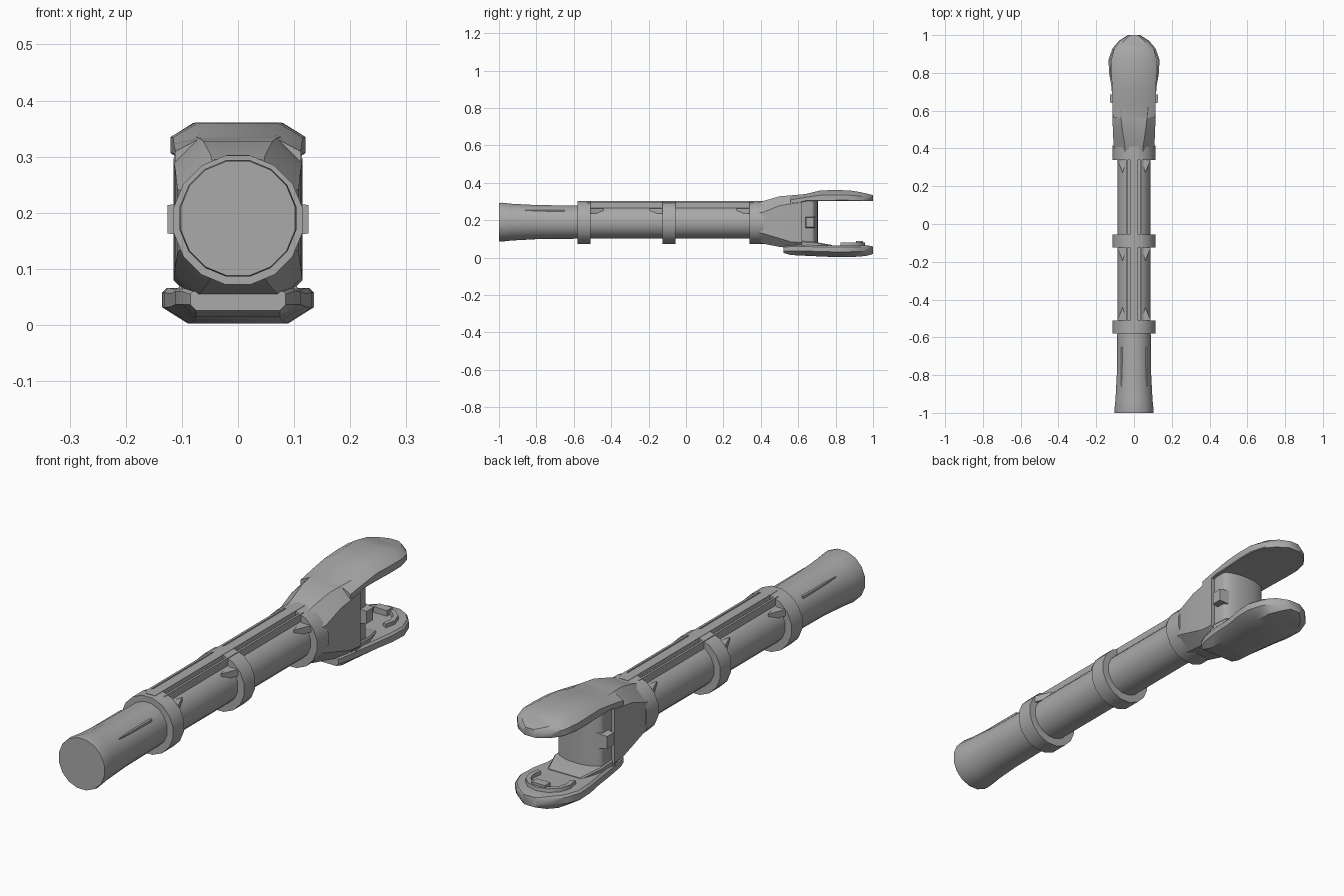
import bpy
import math

cube = bpy.data.objects.get("Cube")
if cube:
    bpy.data.objects.remove(cube, do_unlink=True)

grey = bpy.data.materials.new("satin grey")
grey.use_nodes = True
grey.diffuse_color = (0.4, 0.4, 0.4, 1)
grey.node_tree.nodes["Principled BSDF"].inputs["Base Color"].default_value = grey.diffuse_color

AXIS_Z = 0.19


def loft(name, rings, angle=35):
    """Skin a row of matching closed rings and cap both ends."""
    n = len(rings[0])
    verts = [p for ring in rings for p in ring]
    faces = [tuple(range(n))[::-1], tuple(range(len(verts) - n, len(verts)))]
    for r in range(len(rings) - 1):
        for i in range(n):
            a, b = r * n + i, r * n + (i + 1) % n
            faces.append((a, b, b + n, a + n))
    mesh = bpy.data.meshes.new(name)
    mesh.from_pydata(verts, [], faces)
    mesh.materials.append(grey)
    obj = bpy.data.objects.new(name, mesh)
    bpy.context.collection.objects.link(obj)
    # Outward normals, then smooth shading with sharp edges kept
    bpy.ops.object.select_all(action='DESELECT')
    obj.select_set(True)
    bpy.context.view_layer.objects.active = obj
    bpy.ops.object.mode_set(mode='EDIT')
    bpy.ops.mesh.select_all(action='SELECT')
    bpy.ops.mesh.normals_make_consistent(inside=False)
    bpy.ops.object.mode_set(mode='OBJECT')
    bpy.ops.object.shade_smooth_by_angle(angle=math.radians(angle))
    return obj


def circle(y, radius, z=AXIS_Z, sides=16):
    turn = math.tau / sides
    return [(radius * math.cos((i + 0.5) * turn), y,
             z + radius * math.sin((i + 0.5) * turn)) for i in range(sides)]


def slab(y, half, low, high, cut_low, cut_high):
    """Rectangle with chamfered lower and upper corners."""
    top, bottom = min(cut_high, half * 0.9), min(cut_low, half * 0.9)
    rise_top, rise_bottom = min(top, (high - low) * 0.45), min(bottom, (high - low) * 0.45)
    side = [(half - bottom, low), (half, low + rise_bottom),
            (half, high - rise_top), (half - top, high)]
    return [(x, y, z) for x, z in side] + [(-x, y, z) for x, z in reversed(side)]


def box(name, x, y, z, taper=1.0):
    """Box from ranges; its outer x end may taper."""
    yc, zc = sum(y) / 2, sum(z) / 2
    rings = []
    for px, s in ((x[0], 1.0), (x[1], taper)):
        rings.append([(px, yc + (b - yc) * s, zc + (c - zc) * s)
                      for b, c in ((y[0], z[0]), (y[1], z[0]), (y[1], z[1]), (y[0], z[1]))])
    return loft(name, rings)


# Flared grip and round shaft
loft("grip", [circle(y, r) for y, r in
              ((-1, 0.104), (-0.985, 0.106), (-0.93, 0.1), (-0.8, 0.093), (-0.55, 0.09))])
loft("shaft", [circle(-0.56, 0.088), circle(0.4, 0.088)])

# Collars with wedge gussets beside the rail
for label, start, end in (("rear", -0.58, -0.51), ("middle", -0.125, -0.055),
                          ("front", 0.34, 0.415)):
    loft(label + "_collar", [circle(start, 0.117, 0.187), circle(end, 0.117, 0.187)])
    for side, s in (("left", 1), ("right", -1)):
        gusset_y = start if label != "rear" else end
        tip = -0.07 if label != "rear" else 0.07
        rings = []
        for z in (0.235, 0.262):
            rings.append([(s * 0.04, gusset_y, z), (s * 0.088, gusset_y, z),
                          (s * 0.06, gusset_y + tip, z)])
        loft(f"{label}_gusset_{side}", rings)

# Top rail: raised centre bar between two low side strips
box("rail_base", (-0.042, 0.042), (-0.56, 0.38), (0.2, 0.285))
box("rail_centre", (-0.02, 0.02), (-0.56, 0.4), (0.2, 0.303))
for side, s in (("left", 1), ("right", -1)):
    box("rail_strip_" + side, (s * 0.034, s * 0.043), (-0.53, 0.36), (0.2, 0.296))
    box("grip_seam_" + side, (s * 0.05, s * 0.07), (-0.86, -0.65), (0.245, 0.256))

# Head block swelling from the front collar
loft("head", [slab(*s) for s in (
    (0.36, 0.095, 0.09, 0.285, 0.05, 0.05),
    (0.41, 0.108, 0.075, 0.302, 0.055, 0.06),
    (0.5, 0.112, 0.058, 0.328, 0.045, 0.05),
    (0.56, 0.114, 0.05, 0.333, 0.035, 0.045),
    (0.62, 0.115, 0.05, 0.336, 0.03, 0.04))])

# Upper jaw with a flat underside and rounded nose
loft("upper_jaw", [slab(*s) for s in (
    (0.56, 0.112, 0.28, 0.333, 0.003, 0.045),
    (0.64, 0.114, 0.302, 0.34, 0.003, 0.045),
    (0.72, 0.116, 0.303, 0.36, 0.003, 0.045),
    (0.8, 0.12, 0.304, 0.361, 0.003, 0.045),
    (0.87, 0.12, 0.304, 0.36, 0.003, 0.04),
    (0.93, 0.105, 0.303, 0.351, 0.003, 0.03),
    (0.97, 0.074, 0.302, 0.342, 0.003, 0.02),
    (1.0, 0.028, 0.302, 0.334, 0.003, 0.01))])

# Lower paddle jaw, narrow at the neck and wide at the pan
loft("lower_jaw", [slab(*s) for s in (
    (0.52, 0.085, 0.026, 0.06, 0.01, 0.005),
    (0.56, 0.1, 0.014, 0.065, 0.025, 0.005),
    (0.64, 0.112, 0.01, 0.068, 0.035, 0.008),
    (0.73, 0.12, 0.006, 0.064, 0.04, 0.008),
    (0.8, 0.132, 0.003, 0.066, 0.045, 0.008),
    (0.87, 0.135, 0.003, 0.066, 0.045, 0.008),
    (0.93, 0.114, 0.006, 0.066, 0.035, 0.008),
    (0.97, 0.08, 0.011, 0.066, 0.025, 0.008),
    (1.0, 0.032, 0.02, 0.06, 0.01, 0.005))])

# Raised step and curved lip on the paddle
loft("paddle_step", [slab(0.6, 0.105, 0.05, 0.09, 0.002, 0.005),
                     slab(0.69, 0.105, 0.05, 0.084, 0.002, 0.005),
                     slab(0.78, 0.075, 0.05, 0.068, 0.002, 0.005)])
lip = []
for i in range(9):
    a = math.radians(-25 + i * 230 / 8)
    c, s = math.cos(a), math.sin(a)
    lip.append([(r * c, 0.865 + r * s, z) for r, z in
                ((0.07, 0.055), (0.095, 0.055), (0.092, 0.08), (0.074, 0.08))])
loft("paddle_lip", lip)
box("paddle_lug", (-0.03, 0.03), (0.91, 0.945), (0.06, 0.089))

# Rounded pivot block between the jaws, with a button on each side
half_width, nose = 0.1, 0.035
outline = [(-half_width, 0.58), (half_width, 0.58)]
outline += [(half_width * math.cos(a), 0.67 + nose * math.sin(a))
            for a in (math.pi * i / 12 for i in range(13))]
loft("pivot_block", [[(x, y, z) for x, y in outline] for z in (0.055, 0.315)])
for side, s in (("left", 1), ("right", -1)):
    box("button_" + side, (s * 0.08, s * 0.126), (0.637, 0.69), (0.157, 0.22), 0.8)
